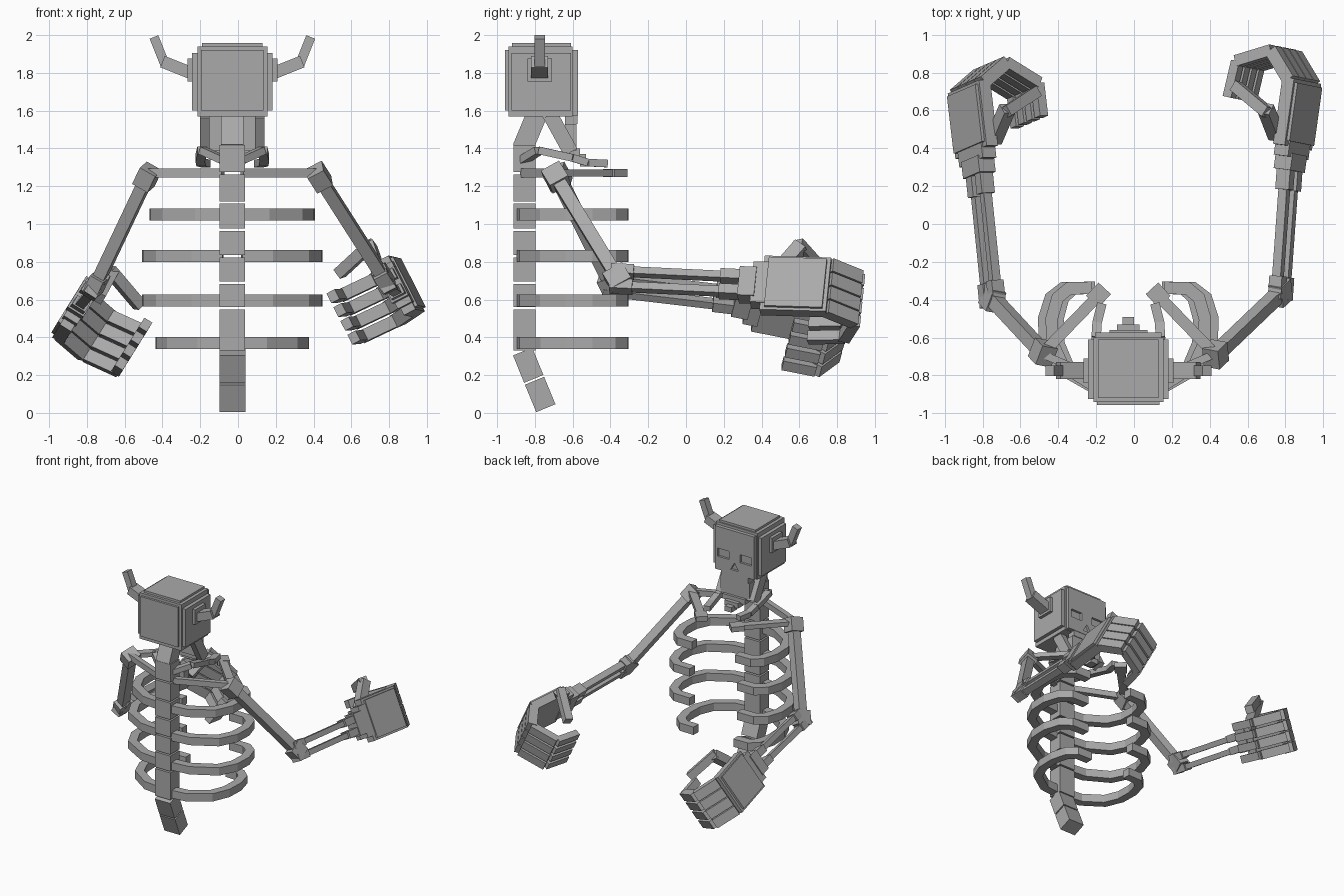
import bpy, bmesh
from mathutils import Vector as V, Matrix

old = bpy.data.objects.get("Cube")
if old:
    bpy.data.objects.remove(old)

AX = -0.03  # body axis in x

bone = bpy.data.materials.new("bone_grey")
bone.use_nodes = True
GREY = (0.4, 0.4, 0.4, 1)
bone.diffuse_color = GREY
bone.node_tree.nodes["Principled BSDF"].inputs["Base Color"].default_value = GREY


def finish(name, bm):
    bmesh.ops.recalc_face_normals(bm, faces=bm.faces)
    me = bpy.data.meshes.new(name)
    bm.to_mesh(me)
    bm.free()
    me.materials.append(bone)
    ob = bpy.data.objects.new(name, me)
    bpy.context.collection.objects.link(ob)
    return ob


def oriented(name, mid, axes, size):
    """Box with given centre, three axis vectors and full sizes."""
    bm = bmesh.new()
    rot = Matrix(axes).transposed().to_4x4()
    bmesh.ops.create_cube(bm, size=1, matrix=Matrix.Translation(mid) @ rot @ Matrix.Diagonal((*size, 1)))
    return finish(name, bm)


def box(name, x, y, z):
    mid = V((sum(x) / 2, sum(y) / 2, sum(z) / 2))
    return oriented(name, mid, Matrix.Identity(3), (x[1] - x[0], y[1] - y[0], z[1] - z[0]))


def beam(name, p, q, w, t, side=(1, 0, 0)):
    """Box from p to q, w wide along side and t thick."""
    p, q = V(p), V(q)
    d = (q - p).normalized()
    n = d.cross(V(side)).normalized()
    return oriented(name, (p + q) / 2, (n.cross(d), d, n), (w, (q - p).length, t))


def ribbon(name, path, z, t, h):
    """Flat-lying strip with mitred corners along an xy path."""
    bm = bmesh.new()
    pts = [V(p) for p in path]
    rings = []
    for i, p in enumerate(pts):
        a = (p - pts[i - 1]).normalized() if i else None
        b = (pts[i + 1] - p).normalized() if i < len(pts) - 1 else a
        a = a or b
        d = (a + b).normalized()
        n = V((-d.y, d.x)) * (t / 2 / max(d.dot(a), 0.5))
        rings.append([bm.verts.new((p.x + s * n.x, p.y + s * n.y, z + k * h / 2))
                      for s, k in ((-1, -1), (1, -1), (1, 1), (-1, 1))])
    for r, s in zip(rings, rings[1:]):
        for i in range(4):
            j = (i + 1) % 4
            bm.faces.new((r[i], r[j], s[j], s[i]))
    bm.faces.new(rings[0])
    bm.faces.new(rings[-1])
    return finish(name, bm)


# Spine: vertical vertebrae, bent tail, tilted neck
cuts = [0.33, 0.56, 0.695, 0.835, 0.975, 1.12, 1.275, 1.43]
for lo, hi in zip(cuts, cuts[1:]):
    box("vertebra", (AX - 0.068, AX + 0.068), (-0.913, -0.797), (lo, hi - 0.012))
beam("tail_upper", (AX, -0.865, 0.325), (AX, -0.806, 0.18), 0.137, 0.11)
beam("tail_lower", (AX, -0.802, 0.17), (AX, -0.742, 0.025), 0.137, 0.11)
beam("neck", (AX, -0.865, 1.4), (AX, -0.79, 1.58), 0.12, 0.11)

# Skull with raised plates
box("skull", (AX - 0.185, AX + 0.185), (-0.94, -0.6), (1.57, 1.94))
box("skull_cap", (AX - 0.16, AX + 0.16), (-0.92, -0.61), (1.92, 1.957))
box("skull_back_plate", (AX - 0.165, AX + 0.165), (-0.957, -0.93), (1.6, 1.92))
face = box("face_plate", (AX - 0.175, AX + 0.175), (-0.605, -0.572), (1.575, 1.92))
box("upper_jaw", (AX - 0.12, AX + 0.12), (-0.64, -0.575), (1.53, 1.575))

# Eye sockets and nose cut into the face
cutters = [box("eye_cutter", (AX + s * 0.1 - 0.05, AX + s * 0.1 + 0.05), (-0.59, -0.5), (1.68, 1.745))
           for s in (-1, 1)]
bm = bmesh.new()
tri = [bm.verts.new((AX + x, -0.59, z)) for x, z in ((-0.035, 1.605), (0.035, 1.605), (0, 1.665))]
ext = bmesh.ops.extrude_face_region(bm, geom=[bm.faces.new(tri)])
bmesh.ops.translate(bm, vec=(0, 0.1, 0), verts=[g for g in ext["geom"] if isinstance(g, bmesh.types.BMVert)])
cutters.append(finish("nose_cutter", bm))
bpy.context.view_layer.objects.active = face
for c in cutters:
    c.hide_render = True
    m = face.modifiers.new("cut", "BOOLEAN")
    m.operation, m.object, m.solver = "DIFFERENCE", c, "EXACT"
    bpy.ops.object.modifier_apply(modifier=m.name)
    bpy.data.objects.remove(c)

# Lower jaw and stepped chin
box("chin", (AX - 0.13, AX + 0.13), (-0.64, -0.58), (1.39, 1.53))
for w, y, z in ((0.2, -0.56, 1.39), (0.12, -0.53, 1.36), (0.06, -0.49, 1.335)):
    box("chin_step", (AX - w / 2, AX + w / 2), (y - 0.07, y), (z - 0.03, z + 0.01))

# Paired parts of head and chest
for s in (-1, 1):
    def P(x, y, z):
        return (AX + s * x, y, z)

    def span(a, b):
        return sorted((AX + s * a, AX + s * b))

    box("skull_side_plate", span(0.18, 0.213), (-0.925, -0.61), (1.6, 1.905))
    box("horn_base", span(0.2, 0.238), (-0.84, -0.71), (1.755, 1.875))
    beam("horn_root", P(0.22, -0.775, 1.8), P(0.37, -0.775, 1.86), 0.09, 0.065, (0, 1, 0))
    beam("horn_tip", P(0.355, -0.775, 1.84), P(0.415, -0.775, 1.99), 0.055, 0.05, (0, 1, 0))
    beam("jaw_side", P(0.145, -0.72, 1.58), P(0.145, -0.61, 1.38), 0.05, 0.08)
    # Small collar rib sloping forward
    collar = [P(0.05, -0.86, 1.34), P(0.16, -0.78, 1.39), P(0.17, -0.6, 1.35),
              P(0.165, -0.52, 1.325), P(0.14, -0.42, 1.32)]
    for a, b in zip(collar, collar[1:]):
        beam("collar_rib", a, b, 0.04, 0.05, (0, 0, 1))
    # Shoulder bars and collar bones
    beam("shoulder_bar", P(0.05, -0.86, 1.27), P(0.45, -0.69, 1.27), 0.045, 0.04, (0, 0, 1))
    beam("collar_bone", P(0.45, -0.68, 1.27), P(0.15, -0.37, 1.27), 0.035, 0.06, (0, 0, 1))
    beam("collar_bone_end", P(0.19, -0.41, 1.27), P(0.125, -0.34, 1.27), 0.04, 0.09, (0, 0, 1))
    # Rib cage
    rib = [(0.05, -0.865), (0.205, -0.85), (0.38, -0.75), (0.44, -0.63),
           (0.445, -0.5), (0.41, -0.39), (0.345, -0.34), (0.21, -0.337)]
    for z, k in ((1.05, 0.91), (0.83, 1), (0.595, 1), (0.37, 0.84)):
        ribbon("rib", [(AX + s * x * k, y) for x, y in rib], z, 0.065, 0.063)


def arm(shoulder, elbow, centre, S, N, L, curl):
    """Arm and curled hand; S runs index to little finger, N out of the palm, L along the hand."""
    shoulder, elbow, centre = V(shoulder), V(elbow), V(centre)
    S = V(S).normalized()
    L = V(L)
    L = (L - S * L.dot(S)).normalized()
    N = (V(N) - S * V(N).dot(S))
    N = (N - L * N.dot(L)).normalized()

    def H(l, n, k):
        return centre + L * l + N * n + S * k

    d = (elbow - shoulder).normalized()
    beam("upper_arm", shoulder, elbow, 0.07, 0.065, S)
    beam("shoulder_joint", shoulder - d * 0.05, shoulder + d * 0.055, 0.11, 0.095, S)
    beam("elbow_joint", elbow - d * 0.055, elbow + d * 0.05, 0.12, 0.08, S)
    # Two forearm bones with thicker ends
    for k in (-1, 1):
        a, b = elbow + S * k * 0.045, H(-0.26, 0, k * 0.045)
        f = b - a
        beam("forearm_bone", a - f * 0.05, b, 0.04, 0.05, S)
        beam("forearm_elbow_end", a - f * 0.06, a + f * 0.12, 0.055, 0.075, S)
        beam("forearm_wrist_end", a + f * 0.8, b + f * 0.04, 0.055, 0.08, S)
    # Wrist and palm
    beam("wrist", H(-0.29, 0, 0), H(-0.2, 0, 0), 0.17, 0.1, S)
    beam("palm_heel", H(-0.22, 0, 0), H(-0.14, 0, 0), 0.24, 0.085, S)
    beam("palm", H(-0.165, 0, 0), H(0.19, 0, 0), 0.32, 0.07, S)
    beam("palm_back_plate", H(-0.14, -0.037, 0), H(0.17, -0.037, 0), 0.29, 0.03, S)
    # Curled fingers
    for i in range(4):
        k = -0.123 + i * 0.082
        for j, (a, b) in enumerate(zip(curl, curl[1:])):
            beam("finger", H(*a, k), H(*b, k), 0.074 - j * 0.008, 0.07 - j * 0.01, S)
    # Thumb
    beam("thumb_root", H(-0.12, 0.06, -0.085), H(0.01, 0.05, -0.27), 0.065, 0.07, N)
    beam("thumb_tip", H(-0.01, 0.035, -0.27), H(0.11, 0.27, -0.22), 0.06, 0.06, S)


# Left arm, then right arm with the tighter, lower hand
arm((0.43, -0.69, 1.25), (0.775, -0.36, 0.71), (0.86, 0.57, 0.67),
    (0.45, -0.09, -0.89), (-0.89, 0, -0.45), (0.14, 1, -0.03),
    [(0.18, 0.0), (0.325, 0.13), (0.245, 0.33), (0.05, 0.35)])
arm((-0.48, -0.68, 1.25), (-0.75, -0.39, 0.68), (-0.85, 0.54, 0.55),
    (-0.53, -0.23, -0.85), (0.85, 0, -0.53), (-0.12, 1, -0.2),
    [(0.18, 0.0), (0.29, 0.16), (0.18, 0.35), (0.0, 0.35)])
